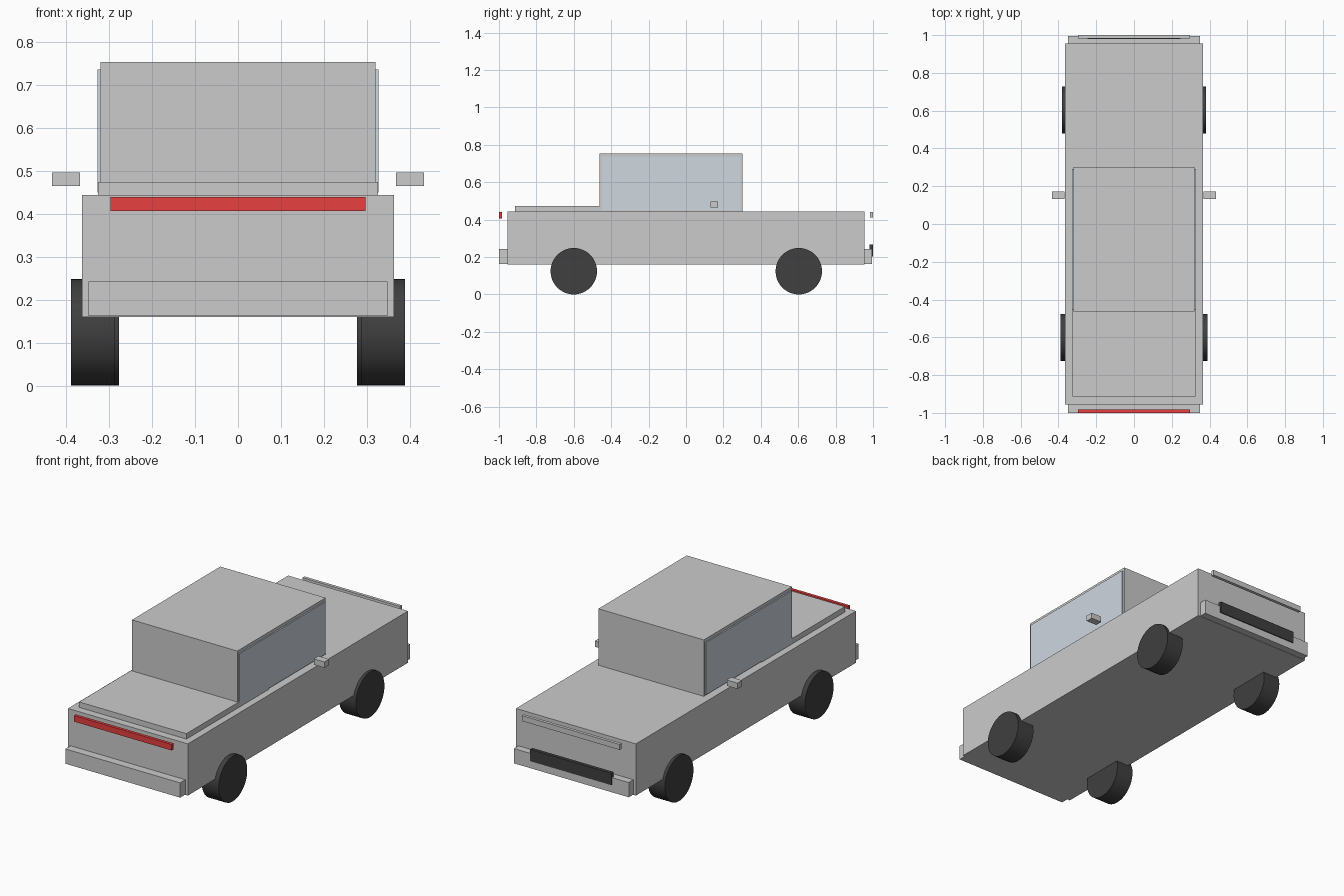
import bpy
import math

if "Cube" in bpy.data.objects:
    bpy.data.objects.remove(bpy.data.objects["Cube"])


def material(name, color):
    m = bpy.data.materials.new(name)
    m.diffuse_color = color
    m.use_nodes = True
    m.node_tree.nodes["Principled BSDF"].inputs["Base Color"].default_value = m.diffuse_color
    return m


RED = material("red_lamp", (0.8, 0.05, 0.05, 1))
DARK = material("dark_rubber", (0.05, 0.05, 0.05, 1))
GLASS = material("pale_glass", (0.62, 0.68, 0.74, 1))


def box(name, x, y, z, mat=None):
    """Box from (min, max) ranges on each axis."""
    ranges = (x, y, z)
    bpy.ops.mesh.primitive_cube_add(size=1, location=[(a + b) / 2 for a, b in ranges])
    o = bpy.context.object
    o.name = name
    o.scale = [b - a for a, b in ranges]
    bpy.ops.object.transform_apply(location=False, rotation=False, scale=True)
    if mat:
        o.data.materials.append(mat)
    return o


def wheel(name, x, y, radius=0.124, width=0.103):
    bpy.ops.mesh.primitive_cylinder_add(vertices=48, radius=radius, depth=width,
                                        location=(x, y, radius),
                                        rotation=(0, math.pi / 2, 0))
    o = bpy.context.object
    o.name = name
    o.data.materials.append(DARK)
    bpy.ops.object.shade_smooth_by_angle()


# Main body, cabin and raised deck
box("body", (-0.364, 0.364), (-0.955, 0.955), (0.16, 0.444))
box("cabin", (-0.32, 0.32), (-0.463, 0.303), (0.444, 0.754))
box("deck_lid", (-0.326, 0.326), (-0.913, -0.195), (0.444, 0.474))

# Bumpers
box("front_bumper", (-0.349, 0.349), (-1.0, -0.955), (0.162, 0.243))
box("rear_bumper", (-0.349, 0.349), (0.955, 0.995), (0.162, 0.243))

# Light bars and grille
box("red_light_bar", (-0.297, 0.297), (-1.0, -0.983), (0.407, 0.44), RED)
box("pale_light_bar", (-0.297, 0.297), (0.983, 1.0), (0.41, 0.44))
box("grille", (-0.247, 0.247), (0.98, 1.0), (0.203, 0.268), DARK)

# Mirrored side parts
for side, s in (("right", 1), ("left", -1)):
    box(side + "_window", sorted((s * 0.31, s * 0.327)), (-0.452, 0.292), (0.45, 0.737), GLASS)
    box(side + "_mirror", sorted((s * 0.368, s * 0.433)), (0.132, 0.172), (0.465, 0.497))
    wheel(side + "_front_wheel", s * 0.338, -0.6)
    wheel(side + "_rear_wheel", s * 0.329, 0.603)
